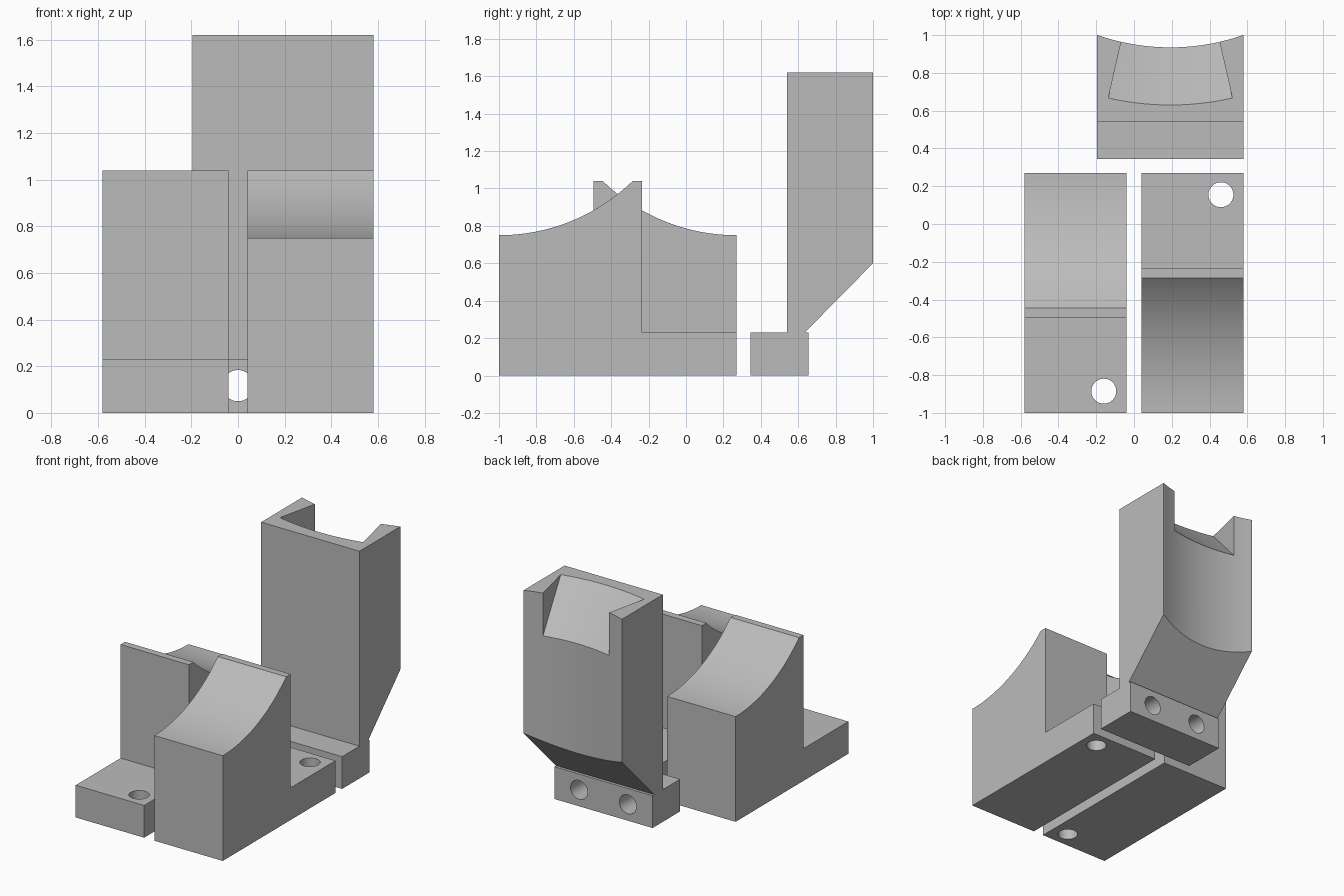
import bpy, bmesh, math
from mathutils import Vector, Matrix

if "Cube" in bpy.data.objects:
    bpy.data.objects.remove(bpy.data.objects["Cube"], do_unlink=True)

grey = bpy.data.materials.new("plain grey")
grey.use_nodes = True
grey.diffuse_color = (0.5, 0.5, 0.5, 1)
grey.node_tree.nodes["Principled BSDF"].inputs["Base Color"].default_value = (0.5, 0.5, 0.5, 1)


def make_object(name, bm):
    bmesh.ops.recalc_face_normals(bm, faces=bm.faces)
    mesh = bpy.data.meshes.new(name)
    bm.to_mesh(mesh)
    bm.free()
    mesh.materials.append(grey)
    obj = bpy.data.objects.new(name, mesh)
    bpy.context.collection.objects.link(obj)
    return obj


def prism(name, profile, x0, x1):
    """Extrude a (y, z) profile along x."""
    bm = bmesh.new()
    face = bm.faces.new([bm.verts.new((x0, y, z)) for y, z in profile])
    side = bmesh.ops.extrude_face_region(bm, geom=[face])["geom"]
    bmesh.ops.translate(bm, vec=(x1 - x0, 0, 0),
                        verts=[v for v in side if isinstance(v, bmesh.types.BMVert)])
    return make_object(name, bm)


def cylinder(name, radius, depth, centre, axis="Z", segments=48):
    bm = bmesh.new()
    turn = Matrix.Rotation(math.pi / 2, 4, "X") if axis == "Y" else Matrix()
    bmesh.ops.create_cone(bm, cap_ends=True, segments=segments, radius1=radius,
                          radius2=radius, depth=depth,
                          matrix=Matrix.Translation(centre) @ turn)
    return make_object(name, bm)


def sector(name, section, centre, half_angle, steps):
    """Sweep an (r, z) section round a vertical axis, facing the front."""
    bm = bmesh.new()
    rings = []
    for i in range(steps + 1):
        a = half_angle * (2 * i / steps - 1)
        rings.append([bm.verts.new((centre[0] + r * math.sin(a),
                                    centre[1] - r * math.cos(a), z)) for r, z in section])
    n = len(section)
    for p, q in zip(rings, rings[1:]):
        for k in range(n):
            bm.faces.new((p[k], p[(k + 1) % n], q[(k + 1) % n], q[k]))
    bm.faces.new(rings[0])
    bm.faces.new(rings[-1])
    return make_object(name, bm)


def cut_and_shade(obj, cutters):
    """Apply the cuts, drop the cutters, then smooth only the curved faces."""
    for cutter in cutters:
        cutter.hide_render = True
        mod = obj.modifiers.new("cut", "BOOLEAN")
        mod.operation, mod.solver, mod.object = "DIFFERENCE", "EXACT", cutter
    bpy.context.view_layer.update()
    done = obj.evaluated_get(bpy.context.evaluated_depsgraph_get())
    mesh = bpy.data.meshes.new_from_object(done)
    obj.modifiers.clear()
    obj.data = mesh
    for cutter in cutters:
        bpy.data.objects.remove(cutter, do_unlink=True)
    bpy.ops.object.select_all(action="DESELECT")
    obj.select_set(True)
    bpy.context.view_layer.objects.active = obj
    bpy.ops.object.shade_smooth_by_angle(angle=math.radians(25))


# Two saddle blocks, the second turned end for end
FRONT, BACK, WIDTH = -1.0, 0.27, 0.54
R_SADDLE, RUN = 1.026, 0.715
end_angle = math.asin(RUN / R_SADDLE)
arc = []
for i in range(33):
    a = end_angle * (1 - i / 32)
    arc.append((FRONT + R_SADDLE * math.sin(a), 0.75 + R_SADDLE * (1 - math.cos(a))))
saddle = [(FRONT, 0), (BACK, 0), (BACK, 0.23), (-0.235, 0.23), (-0.235, 1.04)] + arc

for name, x0, flip in (("left_saddle_block", 0.04, False), ("right_saddle_block", -0.58, True)):
    turn = (lambda y: FRONT + BACK - y) if flip else (lambda y: y)
    block = prism(name, [(turn(y), z) for y, z in saddle], x0, x0 + WIDTH)
    hole = cylinder("bolt_hole", 0.066, 1, (x0 + 0.42, turn(0.155), 0))
    cut_and_shade(block, [hole])

# Tall rest: foot, column and sloping underside in one profile
MID, HALF = 0.1925, 0.3875
profile = [(0.345, 0), (0.655, 0), (0.655, 0.23), (0.635, 0.23), (1, 0.6),
           (1, 1.62), (0.54, 1.62), (0.54, 0.23), (0.345, 0.23)]
rest = prism("tall_rest", profile, MID - HALF, MID + HALF)

# Hollow back, sloping top notch and two foot holes
R_BACK = 1.173
axis = (MID, 0.935 + R_BACK)
hollow = cylinder("back_hollow", R_BACK, 4, (*axis, 1), segments=256)
notch = sector("top_notch", [(1.1, 1.242), (1.558, 1.7), (1.1, 1.7)], axis, 0.224, 24)
holes = [cylinder("foot_hole", 0.067, 0.8, (MID + s * 0.1925, 0.5, 0.117), "Y") for s in (-1, 1)]
cut_and_shade(rest, [hollow, notch] + holes)
